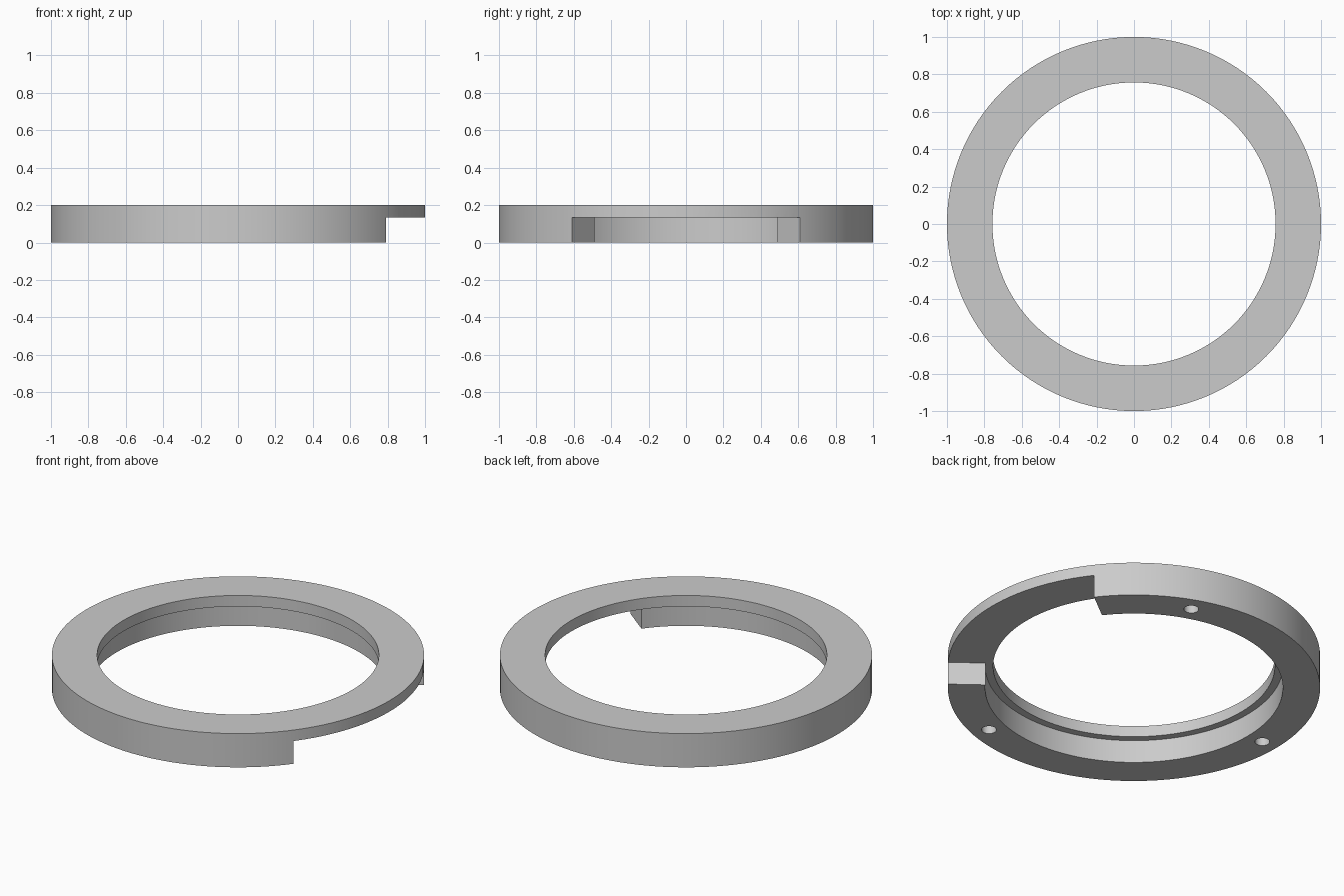
import bpy, bmesh
from math import radians, pi, cos, sin
from mathutils import Matrix, Vector

cube = bpy.data.objects.get("Cube")
if cube:
    bpy.data.objects.remove(cube)

OUTER, LIP_INNER, BASE_INNER = 1.0, 0.757, 0.8
HEIGHT, LEDGE = 0.2, 0.135
NOTCH = radians(37.6)

grey = bpy.data.materials.new("plain_grey")
grey.use_nodes = True
colour = (0.6, 0.6, 0.6, 1)
grey.diffuse_color = colour
grey.node_tree.nodes["Principled BSDF"].inputs["Base Color"].default_value = colour


def finish(bm, name):
    bmesh.ops.recalc_face_normals(bm, faces=bm.faces)
    mesh = bpy.data.meshes.new(name)
    bm.to_mesh(mesh)
    bm.free()
    obj = bpy.data.objects.new(name, mesh)
    bpy.context.collection.objects.link(obj)
    mesh.materials.append(grey)
    return obj


def revolve(name, profile, start, sweep, steps):
    """Turn a closed (radius, z) profile about the z axis."""
    bm = bmesh.new()
    full = sweep > 2 * pi - 0.001
    rings = []
    for i in range(steps if full else steps + 1):
        a = start + sweep * i / steps
        rings.append([bm.verts.new((r * cos(a), r * sin(a), z)) for r, z in profile])
    for i in range(steps):
        a, b = rings[i], rings[(i + 1) % len(rings)]
        for j in range(len(profile)):
            k = (j + 1) % len(profile)
            bm.faces.new((a[j], a[k], b[k], b[j]))
    if not full:
        bm.faces.new(rings[0])
        bm.faces.new(rings[-1])
    return finish(bm, name)


def cut(target, cutter):
    cutter.hide_render = True
    mod = target.modifiers.new("cut", "BOOLEAN")
    mod.operation, mod.solver, mod.object = "DIFFERENCE", "EXACT", cutter
    bpy.context.view_layer.objects.active = target
    bpy.ops.object.modifier_apply(modifier=mod.name)
    bpy.data.objects.remove(cutter)


# Ring body with a narrow lip around the top of its bore
ring = revolve("stepped_ring", [
    (BASE_INNER, 0), (OUTER, 0), (OUTER, HEIGHT),
    (LIP_INNER, HEIGHT), (LIP_INNER, LEDGE), (BASE_INNER, LEDGE)], 0, 2 * pi, 128)

# Side notch below the lip
cut(ring, revolve("notch_cutter", [
    (0.78, -0.1), (1.1, -0.1), (1.1, LEDGE), (0.78, LEDGE)], -NOTCH, 2 * NOTCH, 24))

# Three blind screw holes in the underside
for degrees in (70, 180, 290):
    a = radians(degrees)
    bm = bmesh.new()
    bmesh.ops.create_cone(bm, cap_ends=True, segments=32, radius1=0.04, radius2=0.04,
                          depth=0.24, matrix=Matrix.Translation((0.9 * cos(a), 0.9 * sin(a), 0)))
    cut(ring, finish(bm, "hole_cutter"))

bpy.ops.object.select_all(action="DESELECT")
ring.select_set(True)
bpy.context.view_layer.objects.active = ring
bpy.ops.object.shade_smooth_by_angle(angle=radians(30))
